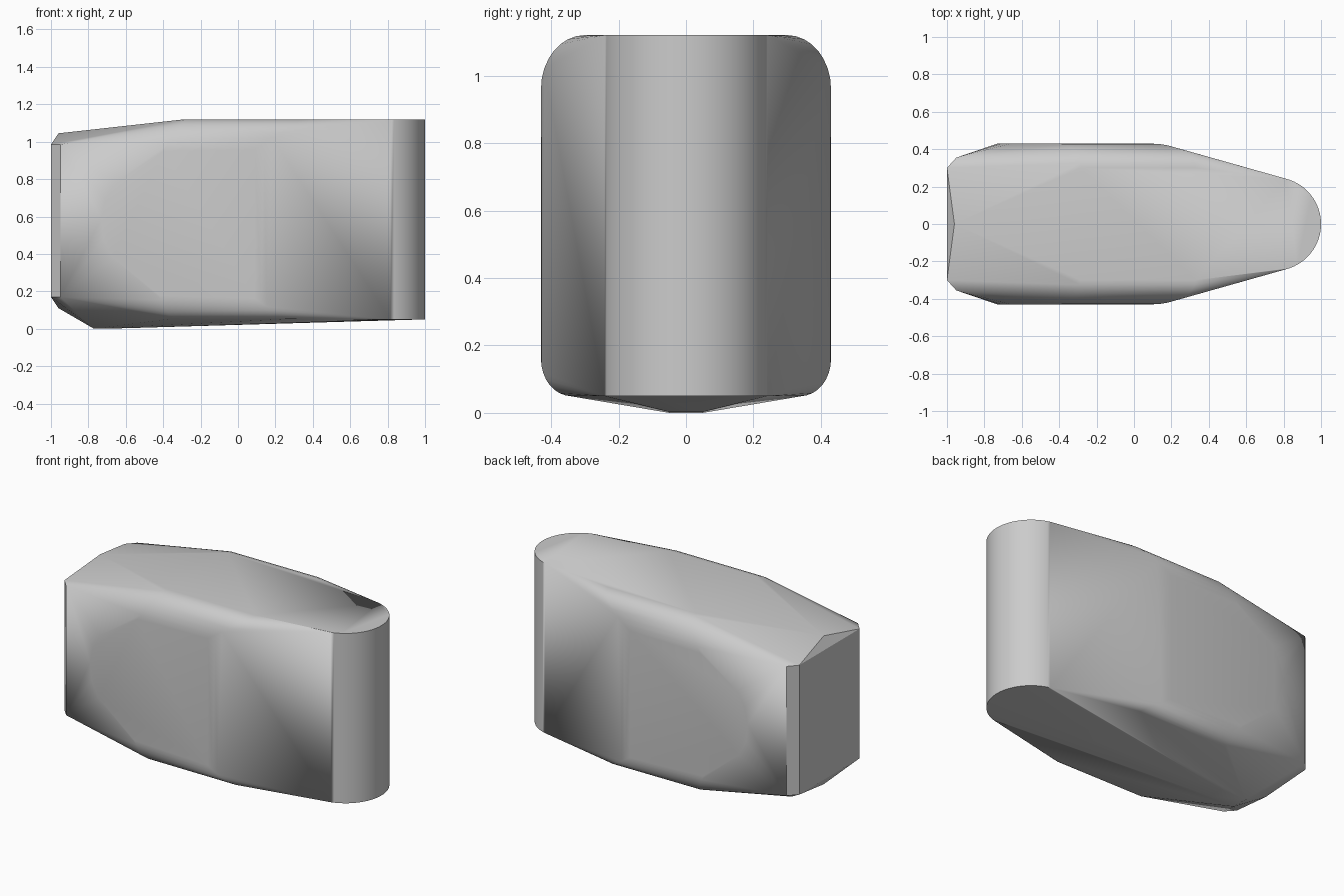
import bpy
import bmesh
from math import cos, sin, radians, pi

cube = bpy.data.objects.get("Cube")
if cube:
    bpy.data.objects.remove(cube, do_unlink=True)

TOP, BASE, SIDE = 1.12, 0.05, 0.43
points = []


def mirrored(x, y, z):
    """Add a point on both sides of the body."""
    points.append((x, y, z))
    if y:
        points.append((x, -y, z))


def rounded_edge(start, end, steps=8):
    """Quarter arc from the flat side panel to the top or bottom face."""
    for i in range(steps + 1):
        t = i / steps * pi / 2
        c, s = cos(t), sin(t)
        x = end[0] + (start[0] - end[0]) * (1 - s)
        y = end[1] + (start[1] - end[1]) * c
        z = start[2] + (end[2] - start[2]) * s
        mirrored(x, y, z)


# Upright half-cylinder nose
for i in range(33):
    a = radians(-75 + 150 * i / 32)
    for z in (BASE, TOP):
        points.append((0.75 + 0.25 * cos(a), 0.25 * sin(a), z))

# Rounded upper and lower long edges
rounded_edge((0.09, SIDE, 0.96), (0.33, 0.30, TOP))
rounded_edge((-0.40, SIDE, 0.95), (-0.285, 0.30, TOP))
rounded_edge((0.09, SIDE, 0.16), (0.26, 0.34, BASE))
rounded_edge((-0.42, SIDE, 0.18), (-0.36, 0.34, BASE))

# Curved rear border of the side panels
for x, z in ((-0.66, 0.78), (-0.71, 0.69), (-0.73, 0.59), (-0.72, 0.48), (-0.67, 0.38)):
    mirrored(x, SIDE, z)

# Flat rear end with its bevels
for z in (0.17, 0.985):
    mirrored(-1, 0.30, z)
    mirrored(-0.95, 0.355, z)
mirrored(-0.96, 0, 1.045)
mirrored(-0.96, 0, 0.11)

# Shallow keel under the body
mirrored(-0.77, 0.05, 0)
mirrored(-0.60, 0.05, 0.003)

# Wrap the construction points in one closed skin
bm = bmesh.new()
for p in points:
    bm.verts.new(p)
bmesh.ops.remove_doubles(bm, verts=bm.verts, dist=0.0005)
bmesh.ops.convex_hull(bm, input=bm.verts)
bmesh.ops.delete(bm, geom=[v for v in bm.verts if not v.link_faces], context='VERTS')
bmesh.ops.dissolve_limit(bm, angle_limit=radians(0.5), verts=bm.verts, edges=bm.edges)
bmesh.ops.recalc_face_normals(bm, faces=bm.faces)

mesh = bpy.data.meshes.new("body")
bm.to_mesh(mesh)
bm.free()
body = bpy.data.objects.new("body", mesh)
bpy.context.collection.objects.link(body)

# Plain grey finish
grey = bpy.data.materials.new("light_grey")
grey.use_nodes = True
colour = (0.6, 0.6, 0.6, 1)
grey.diffuse_color = colour
grey.node_tree.nodes["Principled BSDF"].inputs["Base Color"].default_value = colour
mesh.materials.append(grey)

bpy.ops.object.select_all(action='DESELECT')
body.select_set(True)
bpy.context.view_layer.objects.active = body
bpy.ops.object.shade_smooth_by_angle(angle=radians(25))
